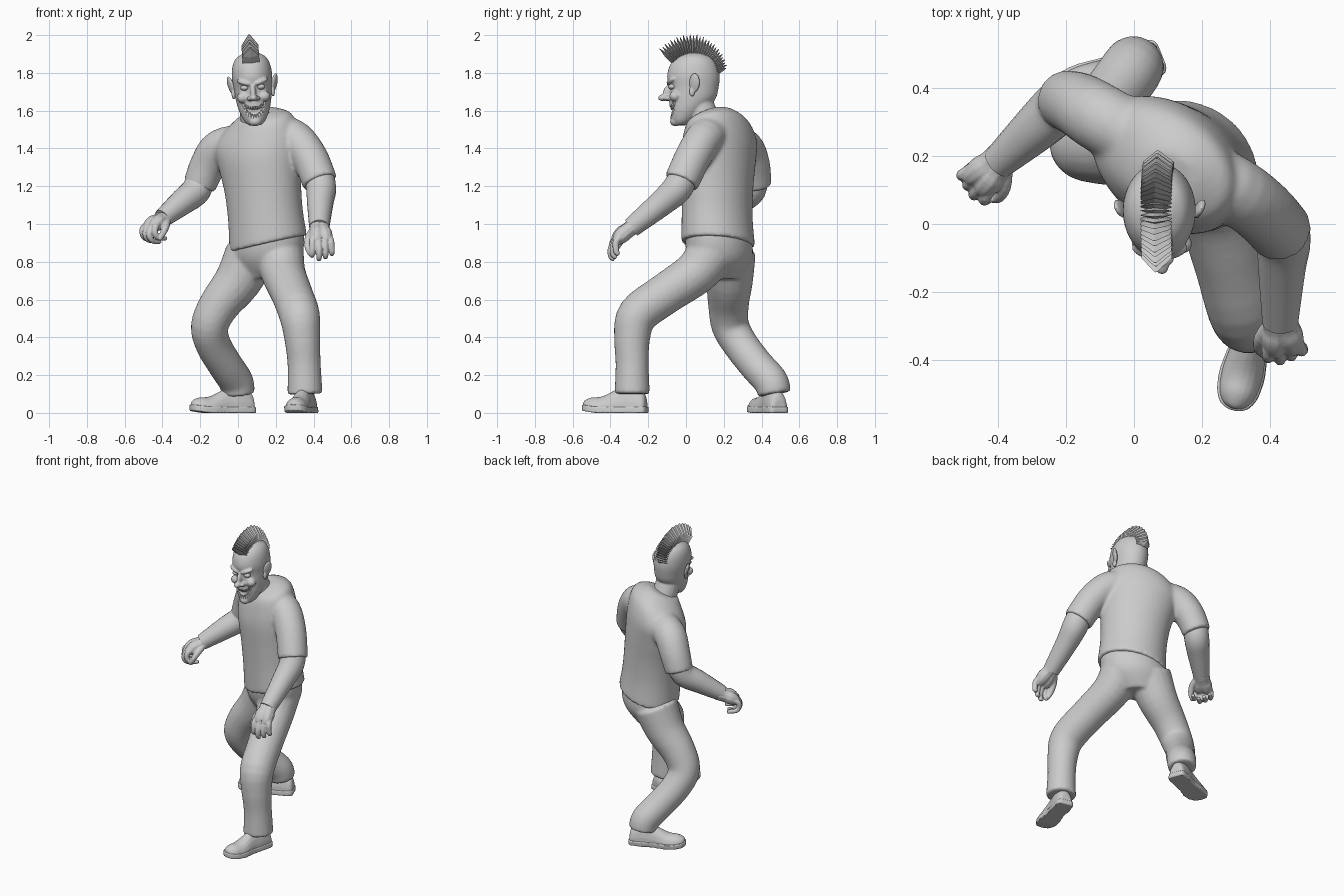
import bpy, bmesh, math
from mathutils import Vector, Matrix, Euler

if "Cube" in bpy.data.objects:
    bpy.data.objects.remove(bpy.data.objects["Cube"])

def spline(rows, n=4):
    """Catmull-Rom through rows of numbers."""
    out = []
    for i in range(len(rows) - 1):
        p = [rows[max(i - 1, 0)], rows[i], rows[i + 1], rows[min(i + 2, len(rows) - 1)]]
        for k in range(n):
            t = k / n
            out.append([b + .5 * t * (c - a + t * (2*a - 5*b + 4*c - d + t * (3*(b - c) + d - a)))
                        for a, b, c, d in zip(*p)])
    return out + [list(rows[-1])]

def loft(bm, rings):
    """Skin closed rings and cap both ends."""
    vs = [[bm.verts.new(p) for p in r] for r in rings]
    n = len(vs[0])
    for a, b in zip(vs, vs[1:]):
        for i in range(n):
            bm.faces.new((a[i], a[(i + 1) % n], b[(i + 1) % n], b[i]))
    bm.faces.new(vs[0][::-1])
    bm.faces.new(vs[-1])

def tube(bm, rows, sides=20, n=4):
    """Round tube through (x, y, z, radius) rows."""
    rows = spline(rows, n)
    pts = [Vector(r[:3]) for r in rows]
    rings, side = [], None
    for i, p in enumerate(pts):
        t = (pts[min(i + 1, len(pts) - 1)] - pts[max(i - 1, 0)]).normalized()
        side = t.orthogonal() if side is None else side - t * side.dot(t)
        side.normalize()
        up = t.cross(side)
        rings.append([p + rows[i][3] * (side * math.cos(a) + up * math.sin(a))
                      for a in (2 * math.pi * k / sides for k in range(sides))])
    loft(bm, rings)

def body(bm, rows, yaw=0.0, sides=40):
    """Stacked ellipses: x, y, z, half width, half depth, side slope, back slope."""
    u = Vector((math.cos(yaw), math.sin(yaw), 0))
    v = Vector((-u.y, u.x, 0))
    rings = []
    for x, y, z, hu, hv, su, sv in spline(rows):
        ring = []
        for k in range(sides):
            a = 2 * math.pi * k / sides
            p, q = hu * math.cos(a), hv * math.sin(a)
            ring.append(Vector((x, y, z + su * p + sv * q)) + u * p + v * q)
        rings.append(ring)
    loft(bm, rings)

def blob(bm, c, r, rot=(0, 0, 0)):
    m = Matrix.LocRotScale(Vector(c), Euler([math.radians(a) for a in rot]), Vector(r))
    bmesh.ops.create_uvsphere(bm, u_segments=24, v_segments=14, radius=1, matrix=m)

def finish(name, bm, voxel=None, smooth=4, flat=False):
    bmesh.ops.recalc_face_normals(bm, faces=bm.faces)
    for f in bm.faces:
        f.smooth = not flat and len(f.verts) < 5
    me = bpy.data.meshes.new(name)
    bm.to_mesh(me)
    bm.free()
    ob = bpy.data.objects.new(name, me)
    bpy.context.collection.objects.link(ob)
    if voxel:
        m = ob.modifiers.new("Blend", 'REMESH')
        m.mode, m.voxel_size, m.use_smooth_shade = 'VOXEL', voxel, True
        s = ob.modifiers.new("Soften", 'SMOOTH')
        s.factor, s.iterations = .5, smooth
    return ob

# Shirt: twisted torso with two short sleeves
bm = bmesh.new()
body(bm, [(.16, .17, .895, .215, .185, .2, .1), (.145, .165, 1.05, .207, .178, .15, 0),
          (.13, .165, 1.2, .215, .178, .12, 0), (.11, .17, 1.35, .235, .18, .15, .05),
          (.095, .18, 1.45, .24, .17, .2, .15), (.095, .17, 1.525, .205, .148, .22, .3),
          (.09, .145, 1.565, .135, .115, .17, .4), (.085, .12, 1.58, .09, .09, .1, .45)],
     math.radians(-35))
tube(bm, [(.16, .16, 1.47, .1), (.285, .105, 1.46, .1), (.375, .04, 1.36, .097), (.435, -.025, 1.22, .094)])
tube(bm, [(.03, .24, 1.43, .1), (-.095, .31, 1.4, .102), (-.16, .35, 1.31, .096), (-.205, .365, 1.2, .088)])
finish("shirt", bm, .01, 10)

# Trousers: hips and two bent legs
bm = bmesh.new()
body(bm, [(.155, .17, .98, .195, .16, .15, 0), (.155, .175, .88, .205, .168, .1, 0),
          (.145, .185, .8, .19, .15, 0, 0), (.12, .2, .71, .12, .09, 0, 0)], math.radians(-32))
tube(bm, [(.22, .13, .84, .13), (.24, .05, .74, .118), (.285, -.11, .63, .11), (.325, -.255, .52, .108),
          (.34, -.285, .4, .096), (.35, -.285, .26, .088), (.355, -.285, .1, .094)])
tube(bm, [(.07, .23, .84, .14), (.0, .23, .7, .125), (-.1, .225, .57, .108), (-.15, .235, .46, .1),
          (-.13, .29, .36, .094), (-.065, .375, .25, .092), (-.01, .45, .165, .092), (.0, .468, .1, .088)])
finish("trousers", bm, .01, 7)

# Forearms and hands
def hand(name, wrist, f, d, a, curl, size):
    w, f, d, a = (Vector(v) for v in (wrist, f, d, a))
    f.normalize(); d.normalize(); a.normalize()
    bm = bmesh.new()
    def path(*steps):
        tube(bm, [(*(w + (f * x + a * y + d * z) * size), r * size) for x, y, z, r in steps], 10, 3)
    for y in (-.018, .018):
        path((-.03, y * .6, 0, .04), (.02, y * .7, 0, .038), (.05, y, 0, .04), (.08, y * 1.2, .005, .034),
             (.1, y * 1.3, .01, .022))
    for i in range(4):
        y = (1.5 - i) * .03
        s = 1 - .1 * abs(i - 1.2)
        path((.06, y * .8, 0, .018), (.1, y, .005, .017), (.125 * s, y * 1.05, .035, .016),
             (.12 * s - curl * .3, y * 1.1, .075 * s, .014), (.1 * s - curl, y * 1.1, .1 * s, .011))
    path((.0, .03, .01, .02), (.04, .06, .025, .019), (.075, .068, .05, .016), (.095, .058, .075, .011))
    finish(name, bm, .0045, 2)

bm = bmesh.new()
tube(bm, [(.425, .0, 1.28, .075), (.44, -.045, 1.19, .08), (.435, -.13, 1.11, .07), (.43, -.29, .98, .053)])
finish("left_forearm", bm)
bm = bmesh.new()
tube(bm, [(-.195, .36, 1.27, .075), (-.22, .345, 1.18, .078), (-.29, .28, 1.12, .07), (-.4, .18, 1.03, .05)])
finish("right_forearm", bm)
hand("left_hand", (.432, -.29, .98), (.1, -.8, -.6), (.03, -.02, -1), (-1, -.15, 0), .0, 1.08)
hand("right_hand", (-.4, .18, 1.025), (-.64, -.62, -.35), (.1, 0, -1), (.7, -.7, .1), .05, 1.05)

# Shoes with thin soles
def shoe(name, centre, yaw, size):
    prof = spline([(-.165, .03, .07), (-.15, .048, .11), (-.09, .053, .145), (-.02, .051, .13),
                   (.06, .06, .09), (.12, .055, .078), (.155, .037, .06), (.168, .012, .045)])
    mat = Matrix.Translation((*centre, 0)) @ Matrix.Rotation(yaw, 4, 'Z') @ Matrix.Diagonal((size, size, 1, 1))
    for part, grow, low, cap in (("upper", 1, .02, 1), ("sole", 1.1, .0, .033)):
        bm = bmesh.new()
        rings = []
        for t, w, h in prof:
            top, ring = min(h, cap), []
            for k in range(20):
                a = 2 * math.pi * k / 20
                c, s = math.cos(a), math.sin(a)
                z = low + (top - low) * max(s, 0) if cap == 1 else (top if s > 0 else low)
                ring.append(Vector((t * (1 + (grow - 1) * .3), w * grow * c, z + max(t - .09, 0) * .15)))
            rings.append(ring)
        loft(bm, rings)
        finish(f"{name}_{part}", bm, .005, 3).matrix_world = mat

shoe("left_shoe", (.335, -.375), math.radians(-104), 1.03)
shoe("right_shoe", (-.083, .43), math.radians(-158), 1.05)

# Head: skull, face and neck blended together, tipped slightly sideways
X = .08
pivot = Vector((X, 0, 1.7))
tip = Matrix.Translation(pivot) @ Matrix.Rotation(math.radians(-4), 4, 'Y') @ Matrix.Translation(-pivot)
bm = bmesh.new()
skull = [(1.522, -.055, -.005, .03), (1.545, -.075, .04, .055), (1.6, -.085, .1, .08), (1.66, -.088, .155, .094),
         (1.72, -.088, .172, .101), (1.78, -.1, .178, .107), (1.84, -.085, .167, .1), (1.88, -.05, .14, .08),
         (1.903, .0, .09, .045)]
body(bm, [(X, (f + b) / 2, z, w, (b - f) / 2, 0, 0) for z, f, b, w in skull])
tube(bm, [(X, .06, 1.66, .075), (X, .09, 1.58, .078), (X + .01, .12, 1.5, .085)])
blob(bm, (X, -.055, 1.542), (.034, .03, .025))
blob(bm, (X, -.095, 1.7), (.015, .026, .04), (-20, 0, 0))
blob(bm, (X, -.12, 1.668), (.021, .029, .018))
for s in (-1, 1):
    blob(bm, (X + s * .021, -.1, 1.665), (.015, .02, .013))
    blob(bm, (X + s * .045, -.08, 1.752), (.042, .02, .014), (0, -s * 18, s * 22))
    blob(bm, (X + s * .057, -.058, 1.672), (.032, .03, .028))
head = finish("head", bm, .0055, 4)
head.matrix_world = tip

# Grinning mouth
grin = [(-.06, -.06, 1.645, .006), (-.037, -.08, 1.607, .02), (0, -.088, 1.592, .03),
        (.037, -.08, 1.607, .02), (.06, -.06, 1.645, .006)]
bm = bmesh.new()
tube(bm, [(X + x, y, z, r) for x, y, z, r in grin], 16)
cutter = finish("mouth_cutter", bm)
cutter.matrix_world = tip
cutter.hide_render = True
cutter.hide_viewport = True
b = head.modifiers.new("Mouth", 'BOOLEAN')
b.operation, b.object, b.solver = 'DIFFERENCE', cutter, 'EXACT'
bm = bmesh.new()
for x, y, z, r in spline(grin, 3)[2:-2]:
    for s in (-1, 1):
        m = (Matrix.Translation((X + x, y + .012, z + s * r * .75)) @
             Matrix.Rotation(math.pi if s > 0 else 0, 4, 'X'))
        bmesh.ops.create_cone(bm, cap_ends=True, segments=8, radius1=.008, radius2=.003,
                              depth=.02, matrix=m)
finish("teeth", bm).matrix_world = tip

# Eyes and ears
for s, side in ((-1, "right"), (1, "left")):
    bm = bmesh.new()
    blob(bm, (X + s * .043, -.073, 1.724), (.022, .02, .015))
    finish(side + "_eye", bm).matrix_world = tip
    bm = bmesh.new()
    blob(bm, (X + s * .115, .045, 1.74), (.012, .03, .052), (-8, s * 12, -s * 25))
    blob(bm, (X + s * .104, .032, 1.695), (.011, .016, .028))
    finish(side + "_ear", bm, .005, 2).matrix_world = tip

# Mohawk: fan of flat four-sided spikes
bm = bmesh.new()
COUNT = 28
for i in range(COUNT):
    t = i / (COUNT - 1)
    a = math.radians(136 - 116 * t)
    out = Vector((0, math.cos(a), math.sin(a)))
    along = Vector((0, -out.z, out.y))
    mid = Vector((X, .035, 1.76))
    root = .118
    length = .245 - .05 * max(t - .45, 0) / .55 - .006 * (i % 2)
    w = .045
    ring = [mid + out * root + Vector((w, 0, 0)), mid + out * root + along * .012,
            mid + out * root - Vector((w, 0, 0)), mid + out * root - along * .012]
    mids = [p + out * (length - root) * .55 for p in ring]
    tipring = [mid + out * length + (p - mid - out * root) * .08 for p in ring]
    loft(bm, [ring, mids, tipring])
finish("mohawk", bm, flat=True).matrix_world = tip
